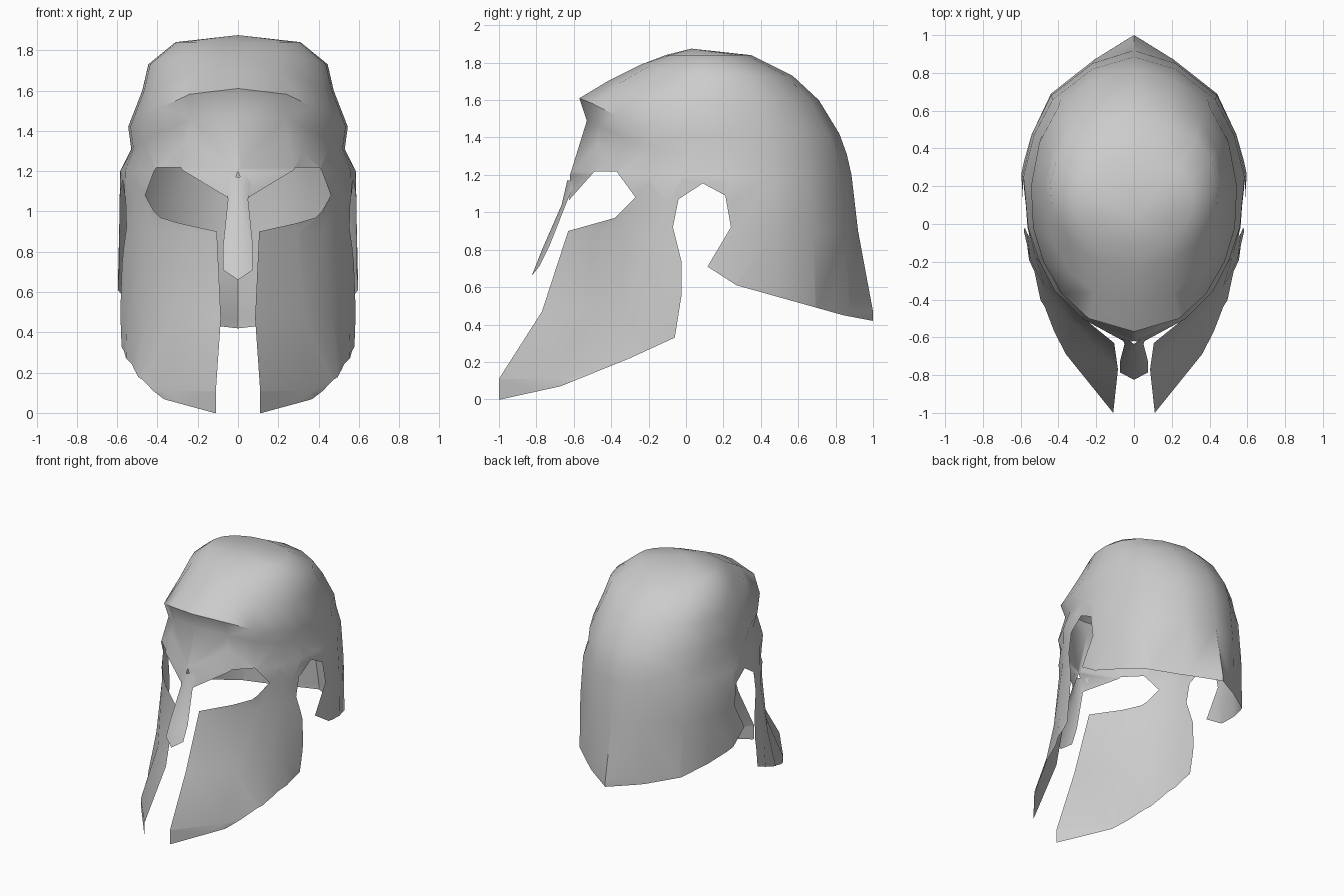
import bpy, bmesh
from mathutils import Vector

if "Cube" in bpy.data.objects:
    bpy.data.objects.remove(bpy.data.objects["Cube"])


def loft(bm, rows):
    """Skin rows of points, listed from bottom to top."""
    grid = [[bm.verts.new(p) for p in row] for row in rows]
    for a, b in zip(grid, grid[1:]):
        for j in range(len(a) - 1):
            bm.faces.new((a[j], a[j + 1], b[j + 1], b[j]))
    bmesh.ops.remove_doubles(bm, verts=bm.verts[:], dist=1e-5)
    bmesh.ops.triangulate(bm, faces=bm.faces[:])


def inside(y, z, poly):
    hit = False
    for (y0, z0), (y1, z1) in zip(poly, poly[1:] + poly[:1]):
        if (z0 > z) != (z1 > z) and y < y0 + (z - z0) * (y1 - y0) / (z1 - z0):
            hit = not hit
    return hit


def cut_side(bm, poly):
    """Cut an opening drawn in the side view (y, z)."""
    for (y0, z0), (y1, z1) in zip(poly, poly[1:] + poly[:1]):
        faces = []
        for f in bm.faces:
            ys = [v.co.y for v in f.verts]
            zs = [v.co.z for v in f.verts]
            if (min(ys) <= max(y0, y1) and max(ys) >= min(y0, y1)
                    and min(zs) <= max(z0, z1) and max(zs) >= min(z0, z1)):
                faces.append(f)
        if not faces:
            continue
        geom = faces + list({e for f in faces for e in f.edges}) \
            + list({v for f in faces for v in f.verts})
        bmesh.ops.bisect_plane(bm, geom=geom, dist=1e-5, plane_co=(0, y0, z0),
                               plane_no=Vector((0, z0 - z1, y1 - y0)).normalized())
    gone = []
    for f in bm.faces:
        c = f.calc_center_median()
        if inside(c.y, c.z, poly):
            gone.append(f)
    bmesh.ops.delete(bm, geom=gone, context='FACES')


def finish(bm, name):
    """Make the object, mirror it to the left and shade it smooth."""
    me = bpy.data.meshes.new(name)
    bm.to_mesh(me)
    bm.free()
    ob = bpy.data.objects.new(name, me)
    bpy.context.collection.objects.link(ob)
    mod = ob.modifiers.new("mirror", 'MIRROR')
    mod.use_clip = True
    bpy.ops.object.select_all(action='DESELECT')
    ob.select_set(True)
    bpy.context.view_layer.objects.active = ob
    bpy.ops.object.modifier_apply(modifier="mirror")
    bpy.ops.object.shade_smooth_by_angle(angle=1.05)


# Face, cheeks and neck: half sections (x, y) from front to back
cheek = [(.11, -1.0), (.36, -.69), (.50, -.42), (.56, -.2), (.585, -.03),
         (.59, .25), (.53, .5), (.43, .7), (.2, .88), (0, 1.0)]
jaw = [(.085, -.77), (.33, -.52), (.47, -.34), (.55, -.18), (.585, -.03),
       (.60, .27), (.53, .50), (.44, .69), (.21, .87), (0, 1.0)]
eyes = [(.105, -.63), (.29, -.48), (.42, -.34), (.52, -.18), (.57, -.02),
        (.59, .25), (.54, .48), (.44, .68), (.22, .85), (0, .92)]
temple = [(0, -.62), (.28, -.50), (.41, -.37), (.50, -.2), (.56, -.02),
          (.585, .25), (.53, .47), (.43, .66), (.22, .82), (0, .885)]
rows = [[(x, y, z) for x, y in sec] for z, sec in
        ((0, cheek), (.11, cheek), (.47, jaw), (.9, eyes), (1.2, temple))]

# Crown: one half outline (width, depth, front lift) scaled at each level
outline = [(0, 0, 1), (.44, .05, .85), (.70, .144, .5), (.88, .266, .2), (.98, .396, 0),
           (1, .554, 0), (.92, .72, 0), (.735, .856, 0), (.40, .957, 0), (0, 1, 0)]
levels = [  # z, lift at front, y front, y back, half width
    (1.31, .18, -.53, .86, .53), (1.42, .19, -.57, .82, .545),
    (1.60, .10, -.42, .71, .475), (1.73, .06, -.24, .57, .445),
    (1.84, 0, -.11, .35, .31), (1.875, 0, .03, .03, 0)]
for z, lift, yf, yb, w in levels:
    rows.append([(u * w, yf + t * (yb - yf), z + k * lift) for u, t, k in outline])

bm = bmesh.new()
loft(bm, rows)

# Eye opening
cut_side(bm, [(-.63, .90), (-.38, .97), (-.27, 1.08), (-.37, 1.217), (-.49, 1.217),
              (-.63, 1.06), (-.9, 1.06), (-.9, .90)])
# Ear notch and the lower edge of cheeks and neck
cut_side(bm, [(-.99, 0), (-.67, .07), (-.3, .22), (-.06, .33), (-.025, .55), (-.025, .74),
              (-.07, .92), (-.04, 1.07), (.09, 1.155), (.21, 1.09), (.24, .92),
              (.115, .71), (.27, .61), (.84, .45), (1.05, .41), (1.05, -.1), (-.99, -.1)])
finish(bm, "helmet_shell")

# Nose guard
bm = bmesh.new()
loft(bm, [[(0, -.825, .66), (.075, -.785, .71)],
          [(0, -.77, .80), (.075, -.73, .82)],
          [(0, -.665, 1.04), (.05, -.635, 1.06)],
          [(0, -.635, 1.17), (.07, -.59, 1.17)]])
finish(bm, "nose_guard")
